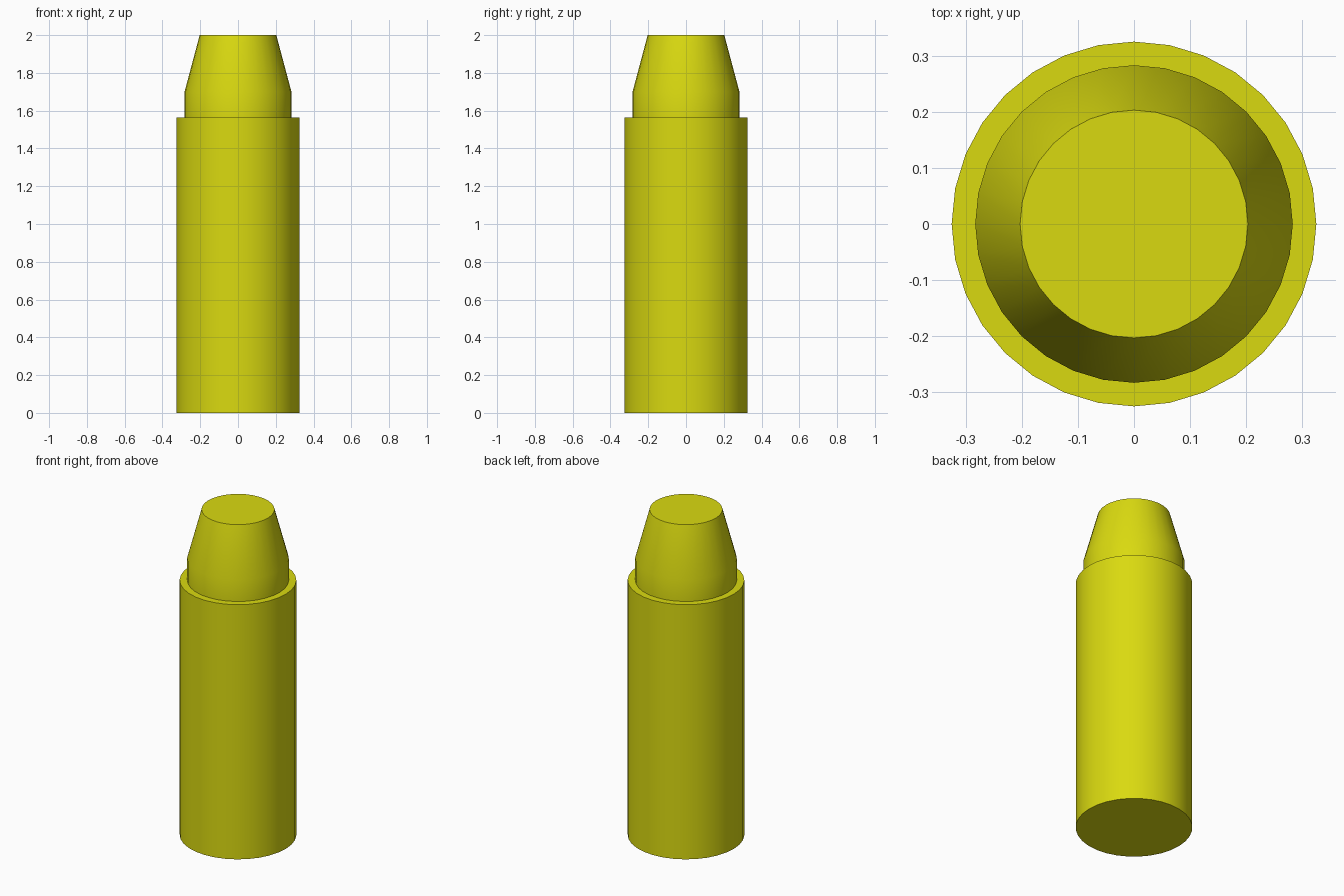
import bpy
import bmesh
import math

cube = bpy.data.objects.get("Cube")
if cube:
    bpy.data.objects.remove(cube, do_unlink=True)

SIDES = 32

# Single yellow finish
yellow = bpy.data.materials.new("yellow")
yellow.use_nodes = True
colour = (0.70, 0.70, 0.005, 1.0)
yellow.diffuse_color = colour
yellow.node_tree.nodes["Principled BSDF"].inputs["Base Color"].default_value = colour


def lathe(name, profile):
    """Closed solid of revolution from (radius, height) pairs, bottom to top."""
    bm = bmesh.new()
    rings = []
    for r, z in profile:
        angles = [2 * math.pi * i / SIDES for i in range(SIDES)]
        rings.append([bm.verts.new((r * math.cos(a), r * math.sin(a), z)) for a in angles])
    for low, high in zip(rings, rings[1:]):
        for i in range(SIDES):
            j = (i + 1) % SIDES
            bm.faces.new((low[i], low[j], high[j], high[i]))
    bm.faces.new(rings[0][::-1])
    bm.faces.new(rings[-1])
    mesh = bpy.data.meshes.new(name)
    bm.to_mesh(mesh)
    bm.free()
    mesh.materials.append(yellow)
    obj = bpy.data.objects.new(name, mesh)
    bpy.context.collection.objects.link(obj)
    bpy.ops.object.select_all(action="DESELECT")
    obj.select_set(True)
    bpy.context.view_layer.objects.active = obj
    bpy.ops.object.shade_smooth_by_angle(angle=math.radians(30))
    return obj


# Cylindrical body, stepped collar and truncated cone tip in one turned solid
lathe("casing_with_tip", [
    (0.325, 0.0),     # base
    (0.325, 1.565),   # shoulder outer edge
    (0.283, 1.565),   # shoulder inner edge
    (0.283, 1.70),    # collar top
    (0.203, 2.0),     # flat tip
])
